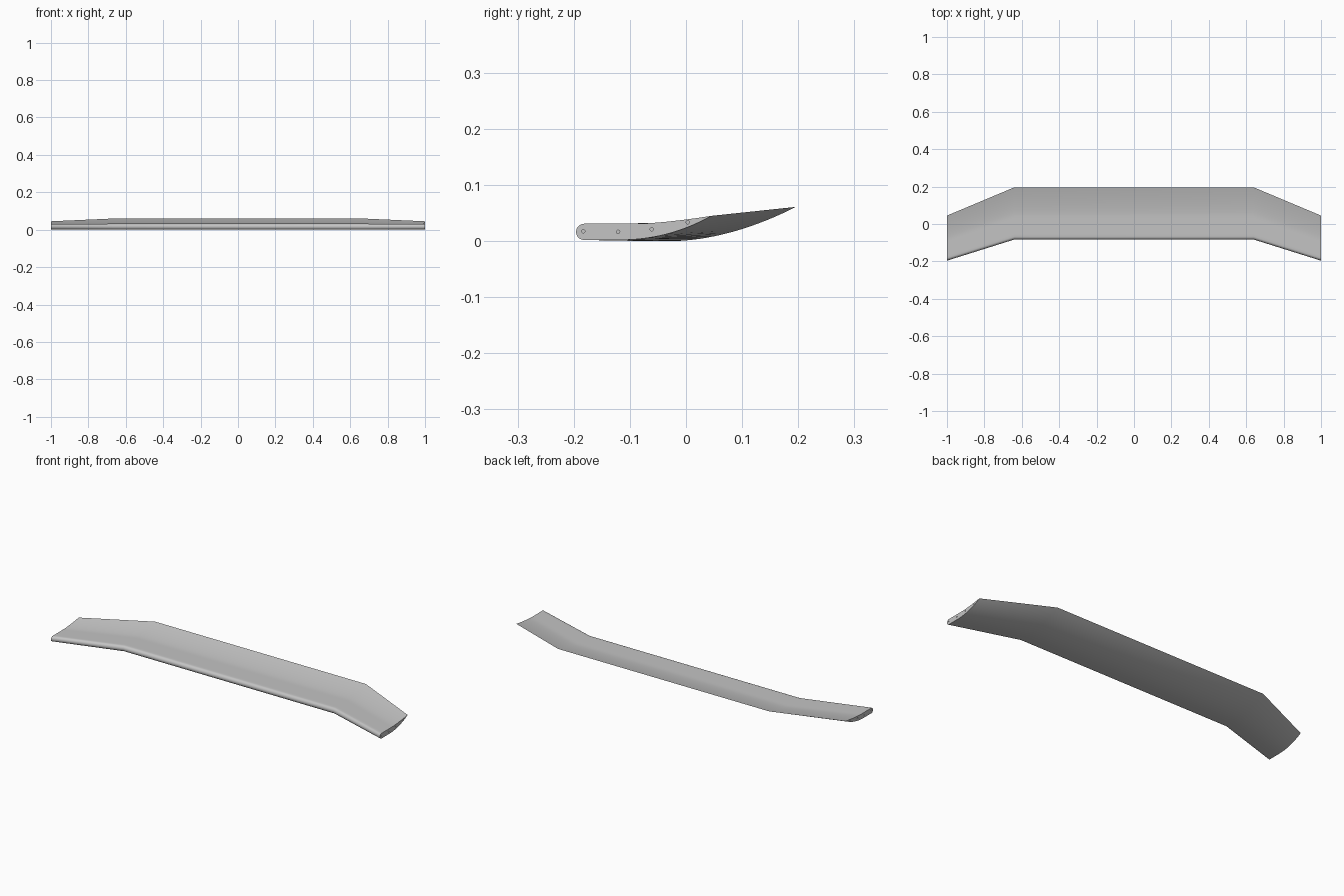
import bpy, bmesh, math
from mathutils import Matrix

if "Cube" in bpy.data.objects:
    bpy.data.objects.remove(bpy.data.objects["Cube"])

grey = bpy.data.materials.new("light grey")
grey.diffuse_color = (0.55, 0.55, 0.55, 1)
grey.use_nodes = True
grey.node_tree.nodes["Principled BSDF"].inputs["Base Color"].default_value = grey.diffuse_color


def section(y0, y1, z0, z1, z_tail, low, power):
    """Aerofoil outline: round nose, flat front, upswept tail ending in an edge."""
    chord, r = y1 - y0, (z1 - z0) / 2
    n = 20

    def rise(s, start, p):
        return max(0.0, (s - start) / (1 - start)) ** p

    ys = [y0 + r + (chord - r) * i / n for i in range(n + 1)]
    top = [(y, z1 + (z_tail - z1) * rise((y - y0) / chord, 0.45, 1.5)) for y in ys]
    bottom = [(y, z0 + (z_tail - z0) * rise((y - y0) / chord, low, power)) for y in ys]
    nose = [(y0 + r - r * math.sin(a), z0 + r - r * math.cos(a))
            for a in [math.pi * k / 10 for k in range(1, 10)]]
    return top[::-1] + nose[::-1] + bottom[:-1]


tip = section(-0.196, 0.045, 0.002, 0.031, 0.045, 0.30, 2.2)
mid = section(-0.083, 0.196, 0.0, 0.032, 0.061, 0.20, 1.85)

# Wing: straight centre section with swept tips
bm = bmesh.new()
rings = [[bm.verts.new((x, y, z)) for y, z in sec]
         for x, sec in ((-1, tip), (-0.64, mid), (0.64, mid), (1, tip))]
n = len(tip)
for a, b in zip(rings, rings[1:]):
    for i in range(n):
        j = (i + 1) % n
        bm.faces.new((a[i], a[j], b[j], b[i]))
bm.faces.new(rings[0])
bm.faces.new(rings[-1])
bmesh.ops.recalc_face_normals(bm, faces=bm.faces)
me = bpy.data.meshes.new("wing")
bm.to_mesh(me)
bm.free()
wing = bpy.data.objects.new("wing", me)
bpy.context.collection.objects.link(wing)
me.materials.append(grey)

# Small mounting holes in both end faces
bm = bmesh.new()
for side in (-1, 1):
    for y, z in ((-0.183, 0.0175), (-0.121, 0.0165), (-0.061, 0.021), (0.003, 0.0335)):
        m = Matrix.Translation((side, y, z)) @ Matrix.Rotation(math.pi / 2, 4, 'Y')
        bmesh.ops.create_cone(bm, cap_ends=True, segments=16, radius1=0.003,
                              radius2=0.003, depth=0.03, matrix=m)
cme = bpy.data.meshes.new("hole_cutter")
bm.to_mesh(cme)
bm.free()
cme.materials.append(grey)
cutter = bpy.data.objects.new("hole_cutter", cme)
bpy.context.collection.objects.link(cutter)
cutter.hide_render = True
cutter.hide_set(True)
cut = wing.modifiers.new("holes", 'BOOLEAN')
cut.operation = 'DIFFERENCE'
cut.solver = 'EXACT'
cut.object = cutter

# Smooth skin, sharp end faces and trailing edge
bpy.context.view_layer.objects.active = wing
wing.select_set(True)
bpy.ops.object.modifier_apply(modifier="holes")
bpy.ops.object.shade_smooth_by_angle(angle=math.radians(30))
bpy.data.objects.remove(cutter)
